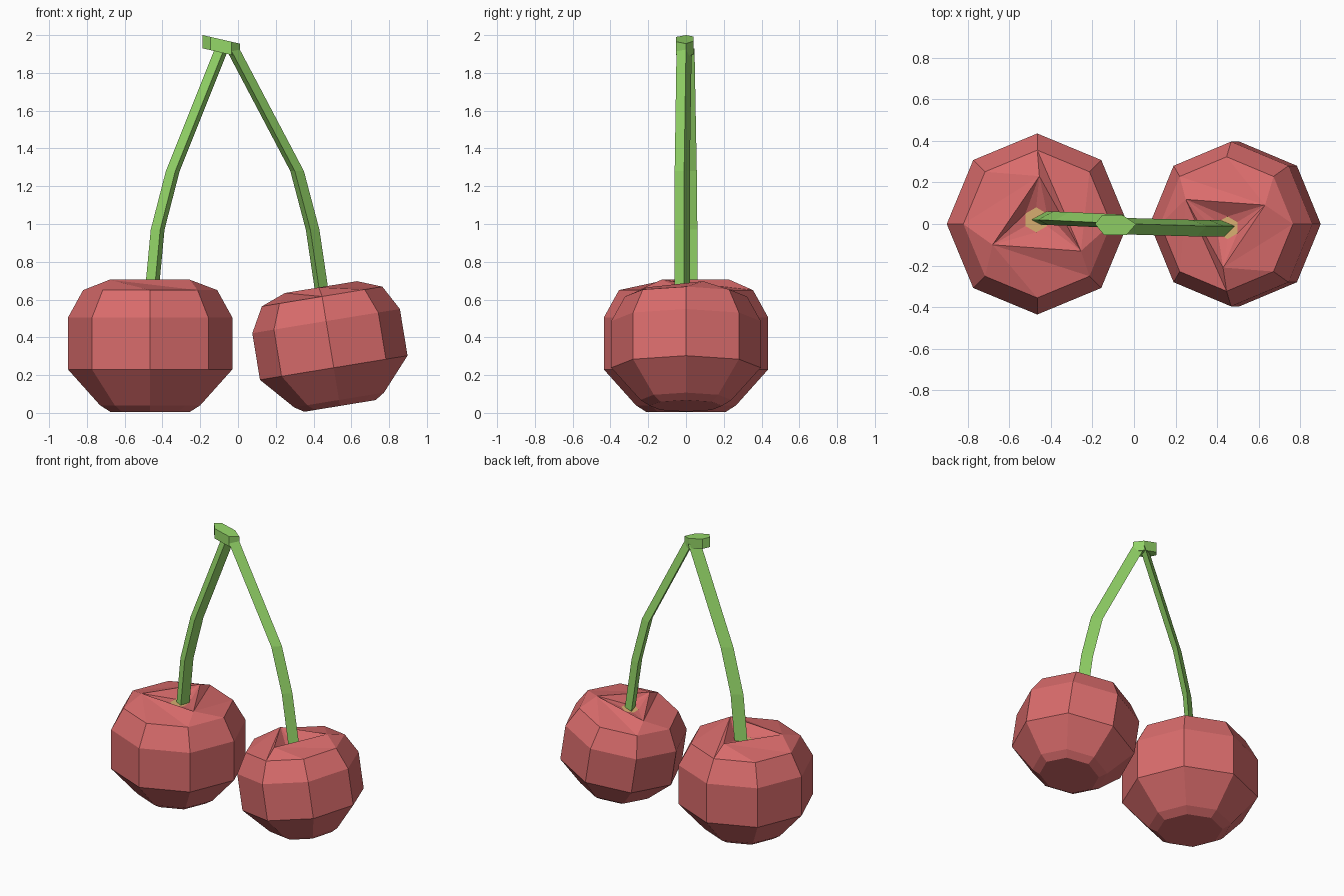
import bpy, bmesh
from math import cos, sin, pi, radians
from mathutils import Matrix

if "Cube" in bpy.data.objects:
    bpy.data.objects.remove(bpy.data.objects["Cube"])


def material(name, rgb):
    m = bpy.data.materials.new(name)
    m.diffuse_color = (*rgb, 1)
    m.use_nodes = True
    m.node_tree.nodes["Principled BSDF"].inputs["Base Color"].default_value = m.diffuse_color
    return m


RED = material("red_skin", (0.70, 0.15, 0.15))
GREEN = material("green_stem", (0.30, 0.68, 0.14))
TAN = material("tan_pit", (0.68, 0.42, 0.16))


def finish(name, bm, mats):
    bmesh.ops.recalc_face_normals(bm, faces=bm.faces)
    me = bpy.data.meshes.new(name)
    bm.to_mesh(me)
    bm.free()
    for m in mats:
        me.materials.append(m)
    ob = bpy.data.objects.new(name, me)
    bpy.context.collection.objects.link(ob)
    return ob


def bridge(bm, a, b):
    n = len(a)
    for i in range(n):
        j = (i + 1) % n
        bm.faces.new((a[i], a[j], b[j], b[i]))


def fruit(name, matrix):
    bm = bmesh.new()
    # eight-sided body
    rings = []
    for r, z in [(0.21, 0.0), (0.265, 0.035), (0.435, 0.225), (0.435, 0.5), (0.355, 0.645)]:
        rings.append([bm.verts.new((r * cos(k * pi / 4), r * sin(k * pi / 4), z)) for k in range(8)])
    bm.faces.new(rings[0])
    for a, b in zip(rings, rings[1:]):
        bridge(bm, a, b)
    # three-cornered rim joined to the eight-sided shoulder
    tri = [bm.verts.new(p) for p in [(0.21, -0.13, 0.7), (0.01, 0.23, 0.7), (-0.215, -0.1, 0.7)]]
    top = rings[-1]
    near = [0, 0, 1, 1, 2, 2, 2, 0]
    for i in range(8):
        j = (i + 1) % 8
        a, b = tri[near[i]], tri[near[j]]
        bm.faces.new((top[i], top[j], a))
        if a != b:
            bm.faces.new((top[j], b, a))
    # shallow dimple down to a small tan patch
    pit = [bm.verts.new((-0.005 + 0.06 * cos(k * pi / 3 - pi / 6),
                         0.02 + 0.06 * sin(k * pi / 3 - pi / 6), 0.645)) for k in range(6)]
    for i in range(3):
        p, q, r = pit[2 * i], pit[2 * i + 1], pit[(2 * i + 2) % 6]
        a, b = tri[i], tri[(i + 1) % 3]
        bm.faces.new((a, q, p))
        bm.faces.new((a, b, q))
        bm.faces.new((b, r, q))
    bm.faces.new(pit).material_index = 1
    bm.transform(matrix)
    finish(name, bm, [RED, TAN])


def stem(name, path, section):
    # three-sided stalk following a bent path
    bm = bmesh.new()
    rings = [[bm.verts.new((x + u, y + v, z)) for u, v in section] for x, y, z in path]
    for a, b in zip(rings, rings[1:]):
        bridge(bm, a, b)
    bm.faces.new(rings[0])
    bm.faces.new(rings[-1])
    finish(name, bm, [GREEN])


fruit("left_cherry", Matrix.Translation((-0.465, 0, 0.005)))
fruit("right_cherry", Matrix.Translation((0.54, 0, 0.037)) @ Matrix.Rotation(radians(-9.3), 4, 'Y')
      @ Matrix.Rotation(pi, 4, 'Z') @ Matrix.Scale(0.91, 4))

stem("left_stem", [(-0.458, 0.025, 0.62), (-0.425, 0.025, 0.97), (-0.345, 0.022, 1.28), (-0.085, 0.01, 1.93)],
     [(-0.037, -0.005), (0.013, -0.03), (0.036, 0.035)])
stem("right_stem", [(0.447, -0.02, 0.62), (0.395, -0.02, 0.97), (0.313, -0.02, 1.28), (-0.035, -0.01, 1.94)],
     [(0.036, 0.01), (-0.012, -0.04), (-0.036, 0.04)])

# six-sided sloping cap where the stems meet
bm = bmesh.new()
outline = [(-0.187, 0), (-0.145, -0.052), (-0.035, -0.052), (0.01, 0), (-0.05, 0.04), (-0.155, 0.04)]
low, high = [[bm.verts.new((x, y, 2.0 - d - 0.23 * (x + 0.187))) for x, y in outline] for d in (0.07, 0)]
bridge(bm, low, high)
bm.faces.new(low)
bm.faces.new(high)
finish("stem_cap", bm, [GREEN])
